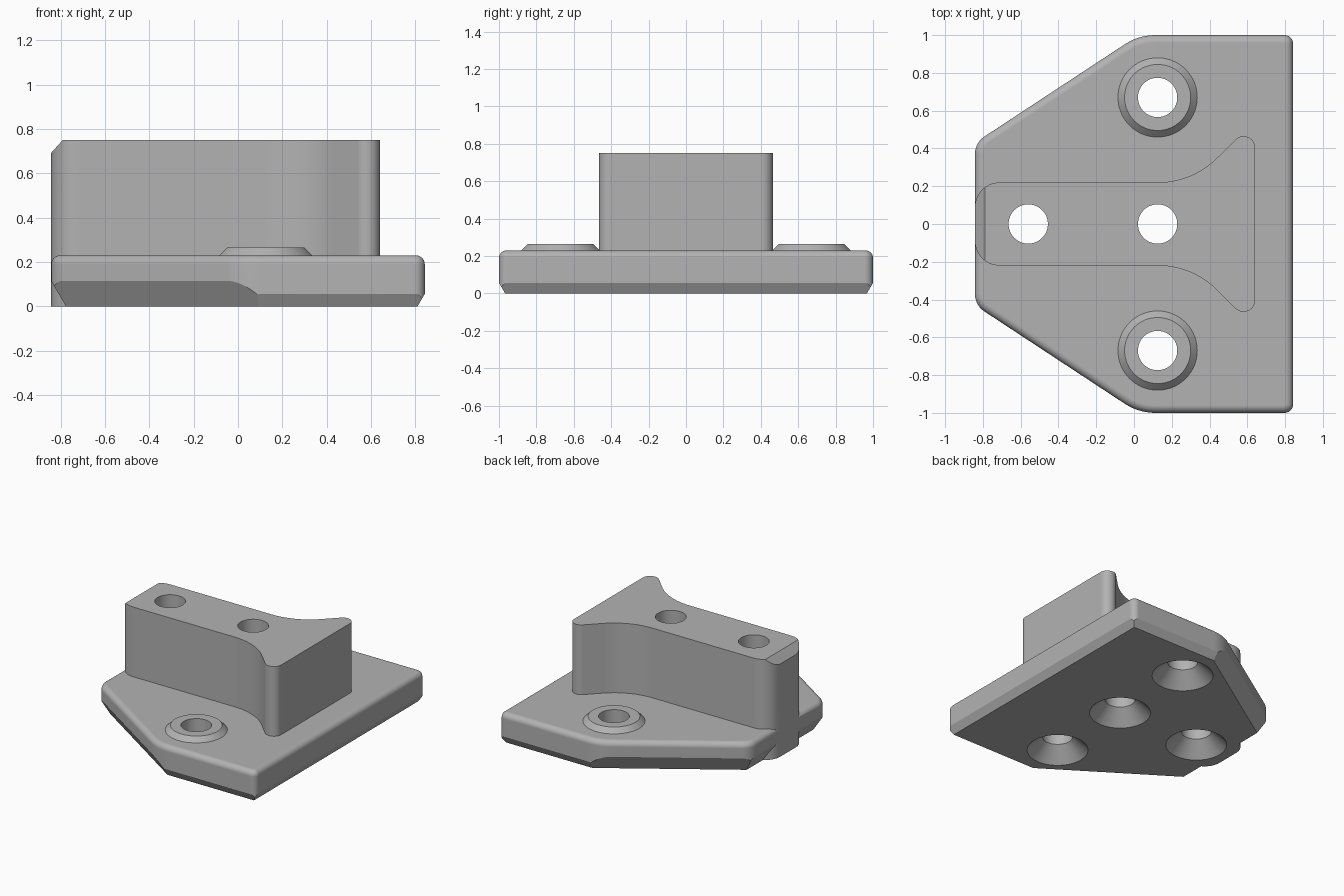
import bpy, bmesh, math
from mathutils import Vector

cube = bpy.data.objects.get("Cube")
if cube:
    bpy.data.objects.remove(cube, do_unlink=True)

HALF_X = 0.842
PLATE_TOP = 0.23
BLOCK_TOP = 0.75

grey = bpy.data.materials.new("plain grey")
grey.use_nodes = True
COLOUR = (0.45, 0.45, 0.45, 1)
grey.diffuse_color = COLOUR
grey.node_tree.nodes["Principled BSDF"].inputs["Base Color"].default_value = COLOUR


def rounded(corners, inset=0.0, steps=10):
    """Counter-clockwise outline from (x, y, radius) corners, optionally inset."""
    out = []
    for i, (x, y, r) in enumerate(corners):
        p = Vector((x, y))
        a = (p - Vector(corners[i - 1][:2])).normalized()
        b = (Vector(corners[(i + 1) % len(corners)][:2]) - p).normalized()
        turn = math.atan2(a.x * b.y - a.y * b.x, a.dot(b))
        side = 1 if turn > 0 else -1
        start = p - a * r * math.tan(abs(turn) / 2)
        centre = start + Vector((-a.y, a.x)) * r * side
        first = math.atan2(start.y - centre.y, start.x - centre.x)
        for k in range(steps + 1):
            t = first + turn * k / steps
            out.append(centre + Vector((math.cos(t), math.sin(t))) * (r - side * inset))
    return out


def circle(r, cx, cy, n=64):
    return [(cx + r * math.cos(math.tau * k / n), cy + r * math.sin(math.tau * k / n))
            for k in range(n)]


def loft(name, rings, cuts=()):
    """Closed solid through (outline, height) rings, trimmed by (point, normal) planes."""
    bm = bmesh.new()
    loops = [[bm.verts.new((p[0], p[1], z)) for p in pts] for pts, z in rings]
    n = len(loops[0])
    for low, high in zip(loops, loops[1:]):
        for i in range(n):
            j = (i + 1) % n
            bm.faces.new((low[i], low[j], high[j], high[i]))
    bm.faces.new(loops[0][::-1])
    bm.faces.new(loops[-1])
    for co, no in cuts:
        bmesh.ops.bisect_plane(bm, geom=bm.verts[:] + bm.edges[:] + bm.faces[:],
                               plane_co=co, plane_no=no, clear_outer=True)
        bmesh.ops.holes_fill(bm, edges=[e for e in bm.edges if e.is_boundary], sides=0)
    bmesh.ops.remove_doubles(bm, verts=bm.verts[:], dist=0.0001)
    bmesh.ops.recalc_face_normals(bm, faces=bm.faces[:])
    mesh = bpy.data.meshes.new(name)
    bm.to_mesh(mesh)
    bm.free()
    mesh.materials.append(grey)
    obj = bpy.data.objects.new(name, mesh)
    bpy.context.collection.objects.link(obj)
    return obj


def combine(target, other, operation):
    bpy.context.view_layer.objects.active = target
    mod = target.modifiers.new("combine", "BOOLEAN")
    mod.operation, mod.solver, mod.object = operation, "EXACT", other
    bpy.ops.object.modifier_apply(modifier=mod.name)
    bpy.data.objects.remove(other, do_unlink=True)


# Base plate: rounded outline, filleted top edge
plate_corners = [(-HALF_X, -0.43, 0.11), (0.025, -1, 0.3), (HALF_X, -1, 0.045),
                 (HALF_X, 1, 0.045), (0.025, 1, 0.3), (-HALF_X, 0.43, 0.11)]
FILLET = 0.04
rings = [(rounded(plate_corners), 0)]
for k in range(7):
    t = math.pi / 2 * k / 6
    rings.append((rounded(plate_corners, FILLET * (1 - math.cos(t))),
                  PLATE_TOP - FILLET * (1 - math.sin(t))))

# Sloped undercuts below each side, deeper on the tapered end
cuts = []
for i, (x, y, r) in enumerate(plate_corners):
    nx, ny, _ = plate_corners[(i + 1) % len(plate_corners)]
    out = Vector((ny - y, x - nx, 0)).normalized()
    height = 0.115 if min(x, nx) < -0.5 else 0.057
    cuts.append((Vector((x, y, height)), out * math.sin(math.pi / 3) - Vector((0, 0, 0.5))))
bracket = loft("bracket", rings, cuts)

# Upright block: straight stem flaring into a wide end, with a chamfered nose
block_corners = [(-HALF_X, -0.22, 0.13), (0.31, -0.22, 0.45), (0.64, -0.55, 0.06),
                 (0.64, 0.55, 0.06), (0.31, 0.22, 0.45), (-HALF_X, 0.22, 0.13)]
outline = rounded(block_corners, steps=14)
block = loft("upright_block", [(outline, 0), (outline, BLOCK_TOP)],
             [(Vector((-0.79, 0, BLOCK_TOP)), Vector((-1, 0, 0.9)))])
combine(bracket, block, "UNION")

# Raised bosses around the outer holes
HOLE_X, HOLE_Y = 0.125, 0.67
for side in (-1, 1):
    boss = loft("boss", [(circle(r, HOLE_X, side * HOLE_Y), z)
                         for r, z in ((0.21, 0.15), (0.21, PLATE_TOP), (0.175, 0.265))])
    combine(bracket, boss, "UNION")

# Screw holes, countersunk from below
for x, y in ((-0.56, 0), (HOLE_X, 0), (HOLE_X, HOLE_Y), (HOLE_X, -HOLE_Y)):
    cutter = loft("hole_cutter", [(circle(r, x, y), z)
                                  for r, z in ((0.22, -0.01), (0.104, 0.106), (0.104, 1))])
    combine(bracket, cutter, "DIFFERENCE")

# Smooth curved walls, crisp edges
bpy.ops.object.select_all(action="DESELECT")
bracket.select_set(True)
bpy.context.view_layer.objects.active = bracket
bpy.ops.object.shade_smooth_by_angle(angle=math.radians(25))
normals = bracket.modifiers.new("flat_face_normals", "WEIGHTED_NORMAL")
normals.keep_sharp = True
